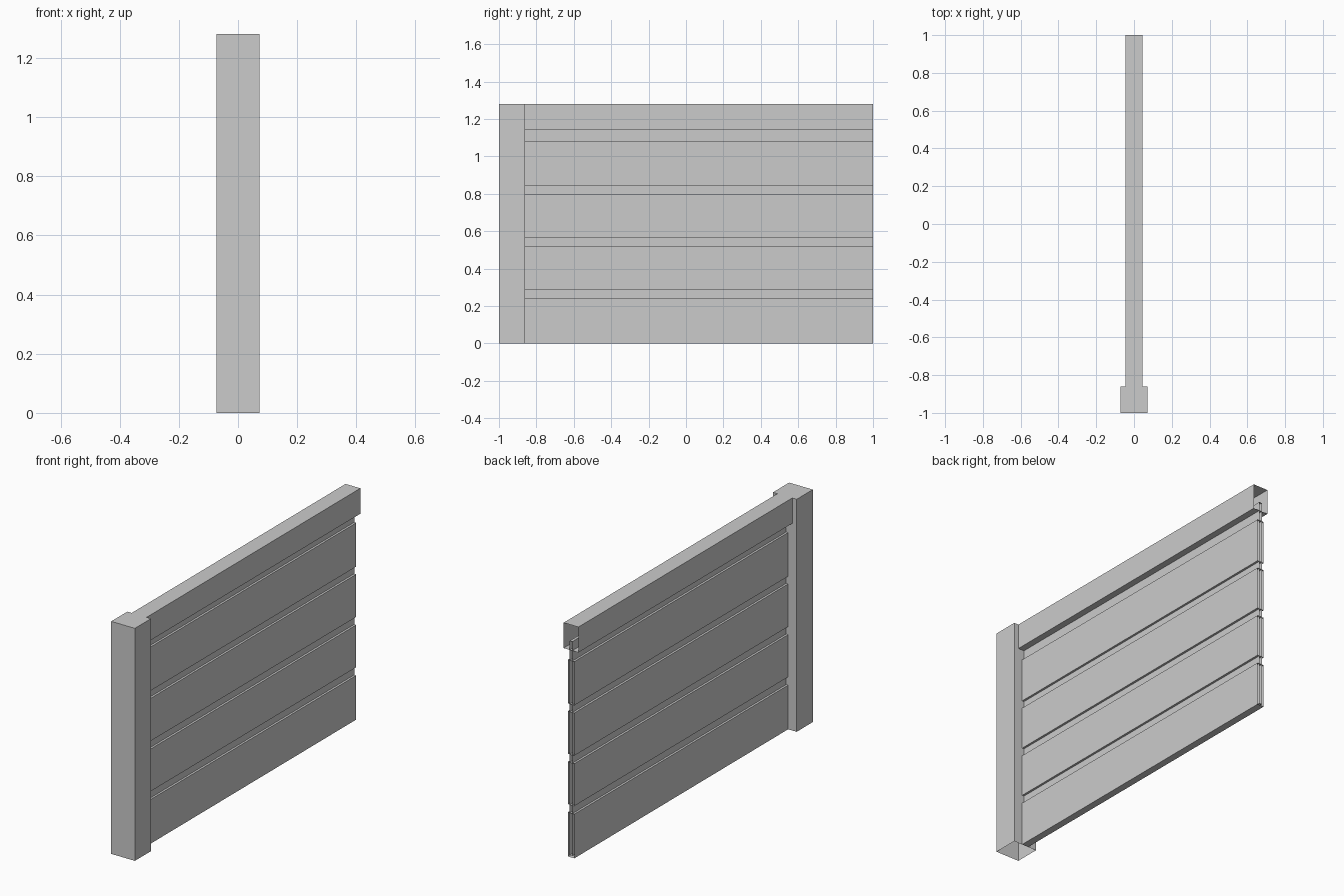
import bpy
import bmesh

old = bpy.data.objects.get("Cube")
if old:
    bpy.data.objects.remove(old, do_unlink=True)

grey = bpy.data.materials.new("plain_grey")
grey.use_nodes = True
colour = (0.6, 0.6, 0.6, 1)
grey.diffuse_color = colour
grey.node_tree.nodes["Principled BSDF"].inputs["Base Color"].default_value = colour


def box(name, half_x, y, z, open_side=None):
    """Box centred on x = 0; open_side is the (axis, sign) of a face left out."""
    bm = bmesh.new()
    bmesh.ops.create_cube(bm, size=1)
    for v in bm.verts:
        v.co = (v.co.x * 2 * half_x,
                y[0] + (v.co.y + 0.5) * (y[1] - y[0]),
                z[0] + (v.co.z + 0.5) * (z[1] - z[0]))
    bm.normal_update()
    if open_side:
        axis, sign = open_side
        faces = [f for f in bm.faces if f.normal[axis] * sign > 0.9]
        bmesh.ops.delete(bm, geom=faces, context='FACES')
    mesh = bpy.data.meshes.new(name)
    bm.to_mesh(mesh)
    bm.free()
    mesh.materials.append(grey)
    obj = bpy.data.objects.new(name, mesh)
    bpy.context.collection.objects.link(obj)
    return obj


HEIGHT = 1.28
POST_BACK = -0.86
span = (POST_BACK, 1.0)
far_end = (1, 1)

# Square post, open underneath
box("post", 0.072, (-1.0, POST_BACK), (0, HEIGHT), (2, -1))

# Hollow top rail, open at the far end
box("top_rail", 0.045, span, (1.14, HEIGHT), far_end)

# Thin sheet that shows in the grooves and reaches up into the rail
box("core_sheet", 0.008, span, (0.01, 1.19), far_end)

# Four wide horizontal slats
slats = [(0, 0.243), (0.288, 0.521), (0.565, 0.80), (0.842, 1.083)]
for i, z in enumerate(slats):
    box(f"slat_{i + 1}", 0.02, span, z, far_end)
